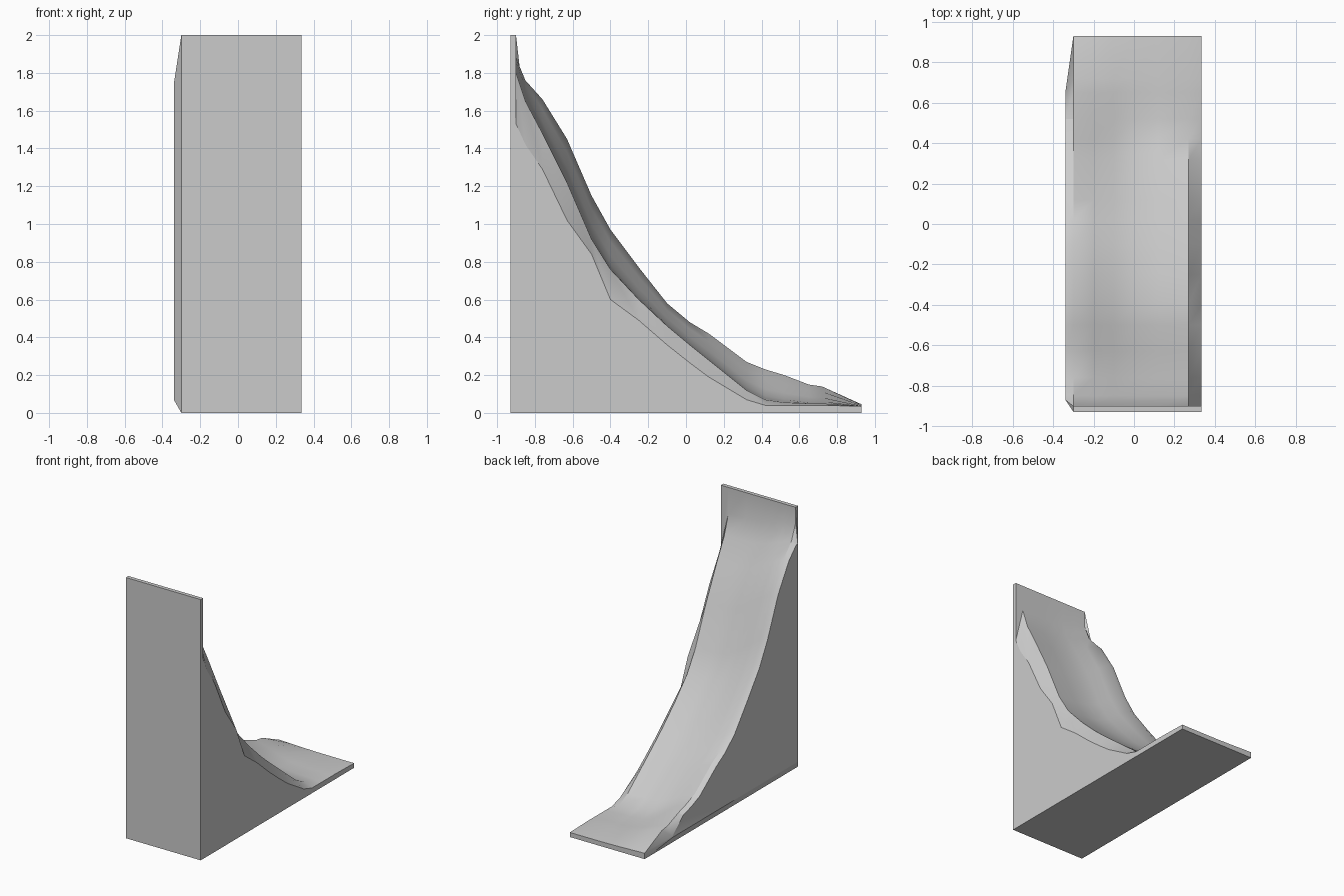
import bpy, bmesh, math

cube = bpy.data.objects.get("Cube")
if cube:
    bpy.data.objects.remove(cube)

# Plain grey material
grey = bpy.data.materials.new("plain grey")
grey.use_nodes = True
colour = (0.6, 0.6, 0.6, 1)
grey.diffuse_color = colour
grey.node_tree.nodes["Principled BSDF"].inputs["Base Color"].default_value = colour

FRONT, BACK, TOP, SLAB = -0.93, 0.93, 2.0, 0.035

# Slope stations: y, then heights of the low left edge, the middle and the high right side
slope = [(-.9, 1.53, 1.8, 1.88), (-.85, 1.42, 1.65, 1.76), (-.76, 1.29, 1.48, 1.66),
         (-.63, 1.02, 1.22, 1.45), (-.5, .84, .92, 1.15), (-.4, .60, .76, .97),
         (-.25, .49, .6, .77), (-.1, .36, .46, .58), (.02, .265, .36, .48),
         (.12, .19, .28, .42), (.32, .07, .12, .27), (.42, .04, .07, .23),
         (.52, .04, .055, .20), (.65, .04, .05, .15), (.72, .04, .05, .14),
         (.93, SLAB, SLAB, .045)]


def section(blend):
    """Closed y, z outline; blend is -1 at the low edge, 0 in the middle, 1 at the high side."""
    pts = [(FRONT, 0), (FRONT, TOP), (-.9, TOP)]
    for y, low, middle, high in slope:
        pts.append((y, middle + blend * (high - middle if blend > 0 else middle - low)))
    return pts + [(BACK, 0)]


def chamfered(pts):
    """Pull an outline in at the front, top, back and bottom."""
    pulled = []
    for y, z in pts:
        y = min(max(y, -.87), .65)
        cap = min(1.74, .08 + 1.2 * (.65 - y))
        pulled.append((y, min(max(z - .01, .07), cap)))
    return pulled


# Cross-sections from the flat right side, over the level middle, to the bevelled left side
sections = [(-.34, chamfered(section(1)))]
for x, blend in ((-.3, 1), (-.2, .7), (-.1, .35), (0, .12), (.12, .03), (.27, 0), (.335, -1)):
    sections.append((x, section(blend)))

# Loft the sections into one solid ramp
bm = bmesh.new()
rings = [[bm.verts.new((x, y, z)) for y, z in pts] for x, pts in sections]
for a, b in zip(rings, rings[1:]):
    for i in range(len(a)):
        j = (i + 1) % len(a)
        bm.faces.new((a[i], a[j], b[j], b[i]))
bm.faces.new(rings[0])
bm.faces.new(rings[-1])
bmesh.ops.remove_doubles(bm, verts=bm.verts, dist=.001)
bmesh.ops.triangulate(bm, faces=[f for f in bm.faces if len(f.verts) > 4])
bmesh.ops.recalc_face_normals(bm, faces=bm.faces)

mesh = bpy.data.meshes.new("curved_ramp")
bm.to_mesh(mesh)
bm.free()
mesh.materials.append(grey)
ramp = bpy.data.objects.new("curved_ramp", mesh)
bpy.context.collection.objects.link(ramp)

# Smooth shading with sharp corners
bpy.context.view_layer.objects.active = ramp
ramp.select_set(True)
bpy.ops.object.shade_smooth_by_angle(angle=math.radians(28))
